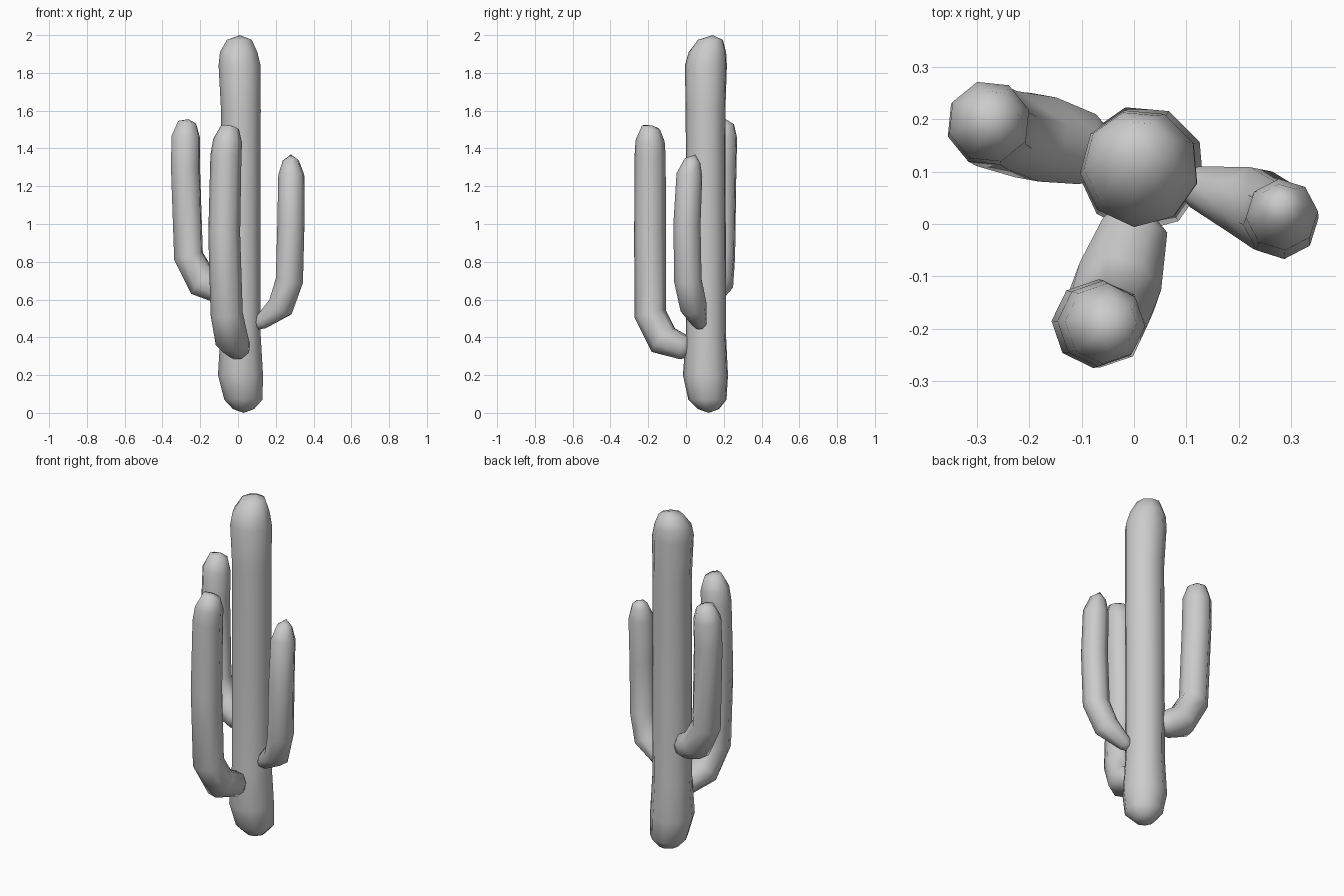
import bpy, bmesh, math
from mathutils import Vector


def stem(name, stations, sides=8, upright=False):
    """Tapered rounded tube through (x, y, z, radius) stations; end stations are tip points."""
    bm = bmesh.new()
    pts = [Vector(s[:3]) for s in stations]
    rings = []
    side = None
    for i in range(1, len(pts) - 1):
        a = (pts[i] - pts[i - 1]).normalized()
        b = (pts[i + 1] - pts[i]).normalized()
        t = Vector((0, 0, 1)) if upright else (a + b).normalized()
        if side is None:
            side = t.orthogonal().normalized()
        side = (side - t * side.dot(t)).normalized()
        other = t.cross(side)
        r = stations[i][3] * 1.03
        rings.append([bm.verts.new(pts[i] + r * (math.cos(k) * side + math.sin(k) * other))
                      for k in (2 * math.pi * (j + 0.5) / sides for j in range(sides))])
    for lo, hi in zip(rings, rings[1:]):
        for j in range(sides):
            k = (j + 1) % sides
            bm.faces.new((lo[j], lo[k], hi[k], hi[j]))
    first, last = bm.verts.new(pts[0]), bm.verts.new(pts[-1])
    for j in range(sides):
        k = (j + 1) % sides
        bm.faces.new((first, rings[0][k], rings[0][j]))
        bm.faces.new((last, rings[-1][j], rings[-1][k]))
    bmesh.ops.recalc_face_normals(bm, faces=bm.faces)
    for f in bm.faces:
        f.smooth = True
    mesh = bpy.data.meshes.new(name)
    bm.to_mesh(mesh)
    bm.free()
    bpy.context.collection.objects.link(bpy.data.objects.new(name, mesh))


# Main trunk
stem("trunk", [
    (0.03, 0.12, 0.0, 0), (0.03, 0.12, 0.02, 0.055), (0.03, 0.115, 0.07, 0.10),
    (0.015, 0.105, 0.2, 0.118), (0.015, 0.107, 0.42, 0.105), (0.015, 0.107, 1.0, 0.104),
    (0.017, 0.105, 1.6, 0.104), (0.01, 0.107, 1.84, 0.11), (0.005, 0.115, 1.91, 0.098),
    (0.008, 0.13, 1.975, 0.065), (0.01, 0.14, 2.0, 0)], sides=9, upright=True)

# Left arm
stem("left_arm", [
    (-0.04, 0.13, 0.62, 0), (-0.06, 0.135, 0.63, 0.045), (-0.10, 0.145, 0.65, 0.072),
    (-0.187, 0.165, 0.69, 0.086), (-0.262, 0.182, 0.83, 0.079), (-0.278, 0.19, 1.3, 0.078),
    (-0.276, 0.195, 1.46, 0.077), (-0.268, 0.205, 1.535, 0.05), (-0.263, 0.21, 1.555, 0)])

# Front arm
stem("front_arm", [
    (0.01, 0.03, 0.335, 0), (0.005, 0.02, 0.335, 0.04), (0.0, -0.01, 0.345, 0.066),
    (-0.033, -0.12, 0.385, 0.086), (-0.06, -0.19, 0.525, 0.083), (-0.073, -0.19, 0.95, 0.082),
    (-0.064, -0.19, 1.36, 0.08), (-0.055, -0.19, 1.44, 0.075), (-0.043, -0.185, 1.51, 0.048),
    (-0.04, -0.18, 1.522, 0)])

# Right arm
stem("right_arm", [
    (0.085, 0.08, 0.46, 0), (0.095, 0.078, 0.463, 0.025), (0.125, 0.07, 0.482, 0.042),
    (0.225, 0.04, 0.56, 0.07), (0.272, 0.01, 0.70, 0.071), (0.28, 0.005, 1.0, 0.07),
    (0.282, 0.018, 1.26, 0.067), (0.28, 0.035, 1.335, 0.042), (0.28, 0.05, 1.368, 0)])
